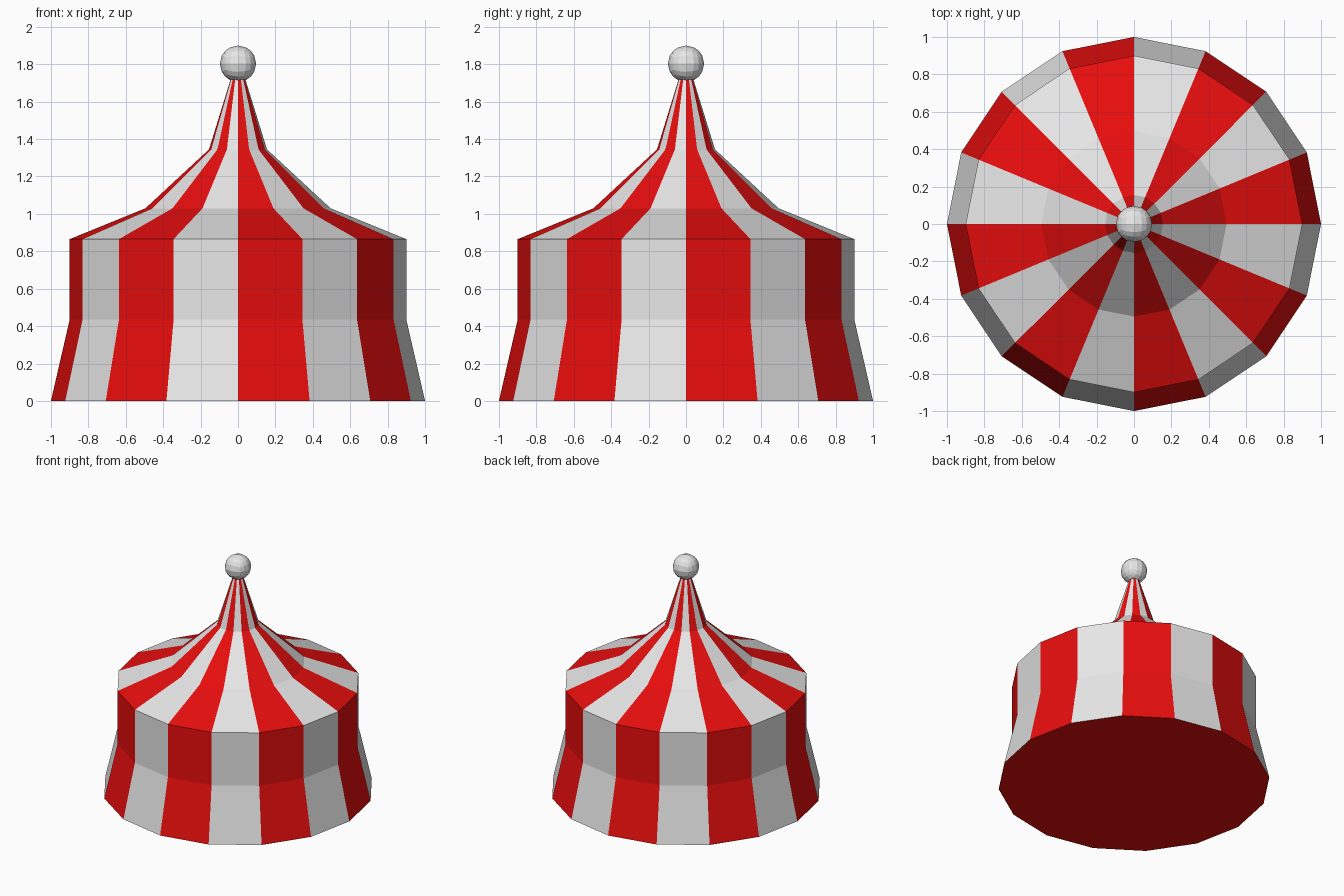
import bpy, bmesh, math

if "Cube" in bpy.data.objects:
    bpy.data.objects.remove(bpy.data.objects["Cube"])

SIDES = 16


def material(name, rgb):
    m = bpy.data.materials.new(name)
    m.diffuse_color = (*rgb, 1)
    m.use_nodes = True
    m.node_tree.nodes["Principled BSDF"].inputs["Base Color"].default_value = m.diffuse_color
    return m


red = material("red", (0.8, 0.004, 0.004))
white = material("white", (0.8, 0.8, 0.8))


def add_object(name, bm, mats):
    bmesh.ops.recalc_face_normals(bm, faces=bm.faces[:])
    mesh = bpy.data.meshes.new(name)
    bm.to_mesh(mesh)
    bm.free()
    for m in mats:
        mesh.materials.append(m)
    bpy.context.collection.objects.link(bpy.data.objects.new(name, mesh))


# Tent: flared walls and swooping roof, as (radius, height) rings
profile = [(1.0, 0), (0.9, 0.435), (0.9, 0.865), (0.495, 1.03), (0.155, 1.345), (0.033, 1.74)]
bm = bmesh.new()
rings = []
for r, z in profile:
    angles = [2 * math.pi * i / SIDES for i in range(SIDES)]
    rings.append([bm.verts.new((r * math.cos(a), r * math.sin(a), z)) for a in angles])
for low, high in zip(rings, rings[1:]):
    for i in range(SIDES):
        j = (i + 1) % SIDES
        face = bm.faces.new((low[i], low[j], high[j], high[i]))
        face.material_index = i % 2  # alternating stripes
bm.faces.new(rings[0][::-1])
bm.faces.new(rings[-1])
add_object("striped_tent", bm, [red, white])

# Ball on the tip: a cube subdivided and rounded into a sphere
bm = bmesh.new()
bmesh.ops.create_cube(bm, size=2)
bmesh.ops.subdivide_edges(bm, edges=bm.edges[:], cuts=3, use_grid_fill=True)
for v in bm.verts:
    v.co = v.co.normalized() * 0.097
    v.co.z += 1.803
add_object("roof_ball", bm, [white])
